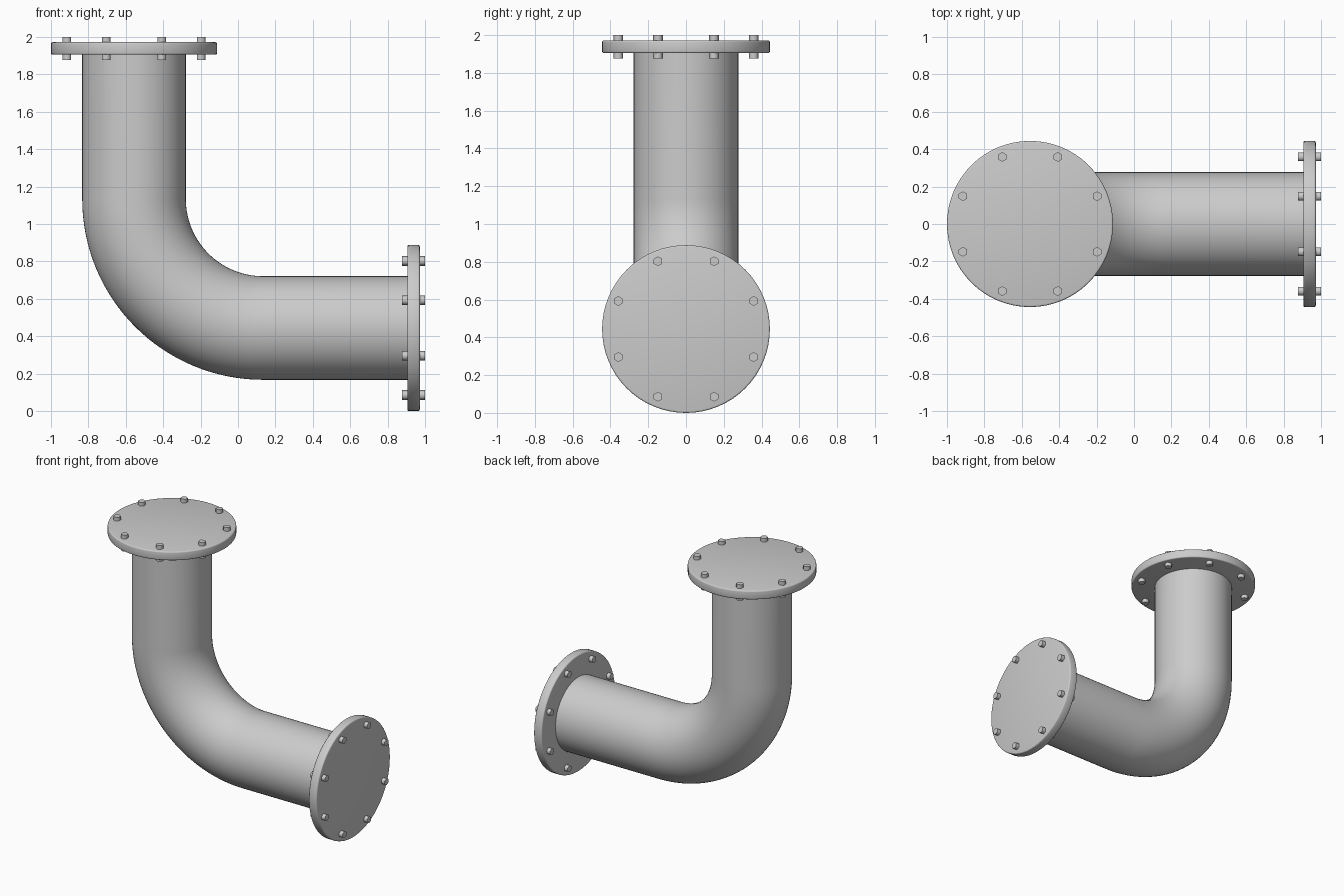
import bpy
import bmesh
from math import radians, pi, cos, sin
from mathutils import Matrix, Vector

if "Cube" in bpy.data.objects:
    bpy.data.objects.remove(bpy.data.objects["Cube"], do_unlink=True)

# Single painted-metal colour
metal = bpy.data.materials.new("grey_metal")
metal.use_nodes = True
GREY = (0.6, 0.6, 0.6, 1)
metal.diffuse_color = GREY
metal.node_tree.nodes["Principled BSDF"].inputs["Base Color"].default_value = GREY

AXIS = 0.444          # axis height of the side run, also the flange radius
PIPE_R = 0.277
BEND_R = 0.69
FACE = 0.905          # distance to the inner flange face along the side run
THICK = 0.067
BOLT_CIRCLE = 0.388
SIDES = 64


def finish(name, bm, angle, matrix=Matrix()):
    bmesh.ops.recalc_face_normals(bm, faces=bm.faces)
    mesh = bpy.data.meshes.new(name)
    bm.to_mesh(mesh)
    bm.free()
    mesh.materials.append(metal)
    obj = bpy.data.objects.new(name, mesh)
    bpy.context.collection.objects.link(obj)
    obj.matrix_world = matrix
    bpy.ops.object.select_all(action='DESELECT')
    obj.select_set(True)
    bpy.context.view_layer.objects.active = obj
    bpy.ops.object.shade_smooth_by_angle(angle=radians(angle))
    return obj


# Elbow pipe: rings swept down, round the bend and out to the side
def build_pipe():
    bm = bmesh.new()
    centre = Vector((-1 + AXIS + BEND_R, 0, AXIS + BEND_R))
    stations = [(Vector((-1 + AXIS, 0, 1 + FACE + 0.01)), 0)]
    steps = 32
    for i in range(steps + 1):
        a = pi / 2 * i / steps
        stations.append((centre - BEND_R * Vector((cos(a), 0, sin(a))), a))
    stations.append((Vector((FACE + 0.01, 0, AXIS)), pi / 2))
    rings = []
    for pos, a in stations:
        across = Vector((cos(a), 0, sin(a)))
        ring = []
        for k in range(SIDES):
            t = 2 * pi * k / SIDES
            ring.append(bm.verts.new(pos + PIPE_R * (cos(t) * across + sin(t) * Vector((0, 1, 0)))))
        rings.append(ring)
    for r0, r1 in zip(rings, rings[1:]):
        for k in range(SIDES):
            n = (k + 1) % SIDES
            bm.faces.new((r0[k], r0[n], r1[n], r1[k]))
    bm.faces.new(rings[0])
    bm.faces.new(rings[-1])
    finish("elbow_pipe", bm, 30)


# Blind flange with rounded rims, and its ring of eight hexagonal bolts
def build_flange(prefix, matrix):
    bm = bmesh.new()
    bmesh.ops.create_cone(bm, cap_ends=True, segments=SIDES, radius1=AXIS, radius2=AXIS,
                          depth=THICK, matrix=Matrix.Translation((0, 0, THICK / 2)))
    rims = [e for e in bm.edges if any(len(f.verts) > 4 for f in e.link_faces)]
    bmesh.ops.bevel(bm, geom=rims, offset=0.009, segments=3, profile=0.5, affect='EDGES')
    finish(prefix + "_flange", bm, 35, matrix)

    bm = bmesh.new()
    for i in range(8):
        a = pi / 4 * (i + 0.5)
        spot = Matrix.Translation((BOLT_CIRCLE * cos(a), BOLT_CIRCLE * sin(a), THICK / 2))
        bmesh.ops.create_cone(bm, cap_ends=True, segments=6, radius1=0.026, radius2=0.026,
                              depth=THICK + 0.056, matrix=spot)
    finish(prefix + "_bolts", bm, 65, matrix)


build_pipe()
build_flange("top", Matrix.Translation((-1 + AXIS, 0, 1 + FACE)))
build_flange("side", Matrix.Translation((FACE, 0, AXIS))
             @ Matrix.Rotation(pi / 2, 4, 'Y') @ Matrix.Rotation(pi / 2, 4, 'Z'))
